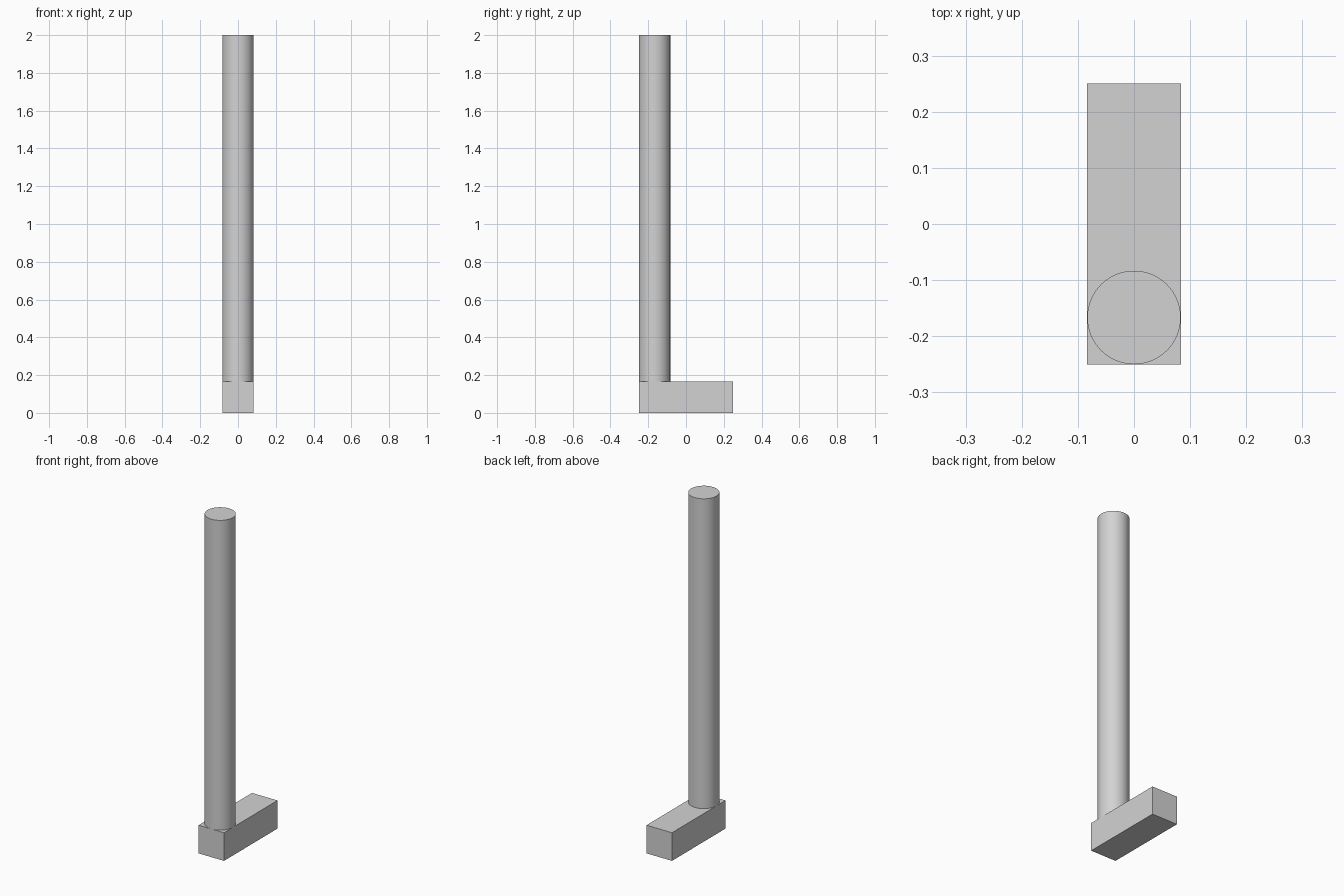
import bpy
import math

# Remove the default cube
cube = bpy.data.objects.get("Cube")
if cube:
    bpy.data.objects.remove(cube, do_unlink=True)

UNIT = 1 / 6        # width of the foot and diameter of the post
HEIGHT = 2.0

# Single grey material
grey = bpy.data.materials.new("light_grey")
grey.use_nodes = True
colour = (0.65, 0.65, 0.65, 1)
grey.diffuse_color = colour
for node in grey.node_tree.nodes:
    if node.type == 'BSDF_PRINCIPLED':
        node.inputs["Base Color"].default_value = colour


def finish(name):
    """Name the active object and give it the grey material."""
    obj = bpy.context.object
    obj.name = name
    obj.data.materials.append(grey)
    return obj


# Rectangular foot
bpy.ops.mesh.primitive_cube_add(size=1, location=(0, 0, UNIT / 2))
foot = finish("foot_block")
foot.scale = (UNIT, 3 * UNIT, UNIT)
bpy.ops.object.transform_apply(location=False, rotation=False, scale=True)

# Round post standing on the front end of the foot
bpy.ops.mesh.primitive_cylinder_add(
    vertices=64, radius=UNIT / 2, depth=HEIGHT - UNIT,
    location=(0, -UNIT, (HEIGHT + UNIT) / 2))
finish("round_post")
bpy.ops.object.shade_smooth_by_angle(angle=math.radians(30))
